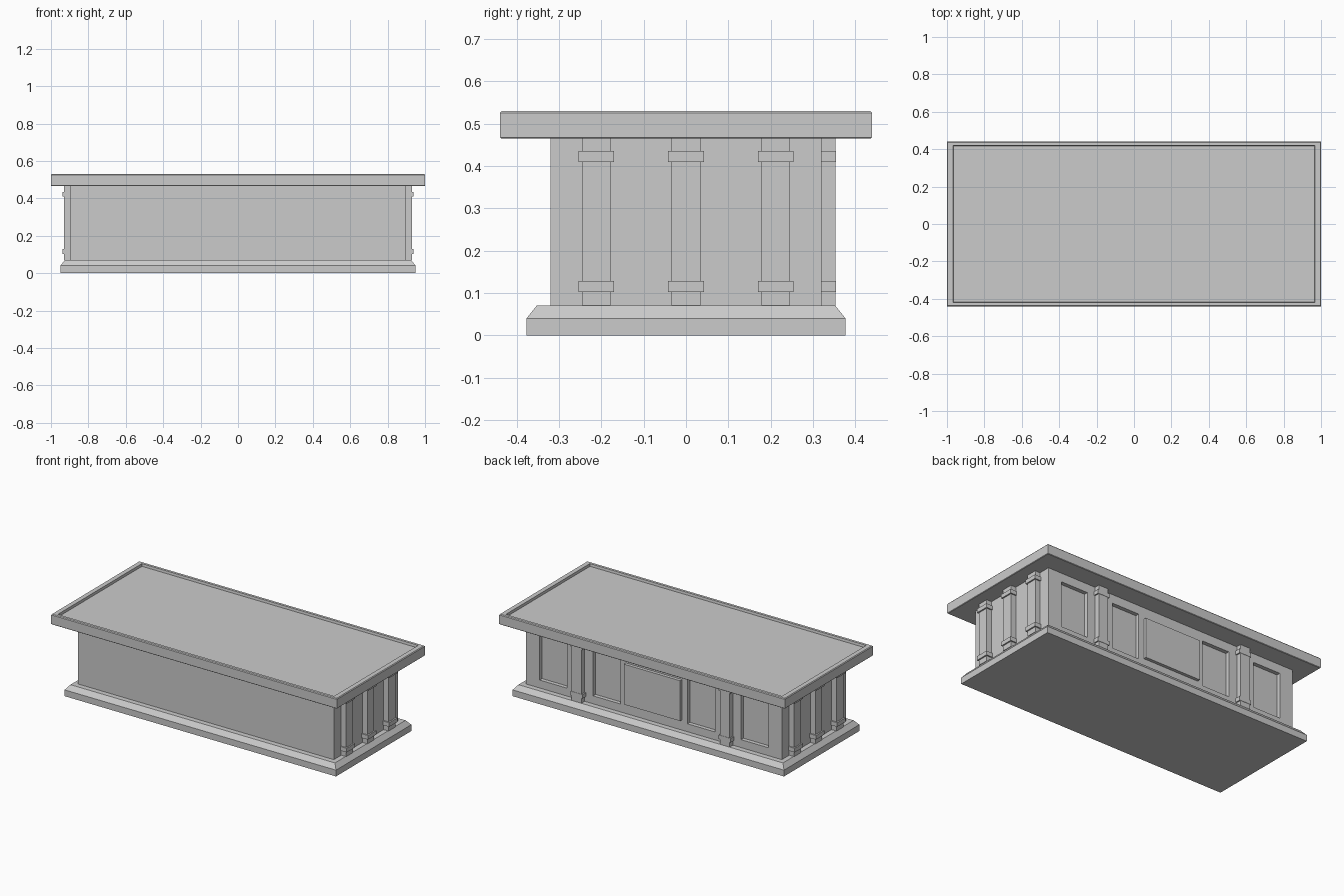
import bpy, bmesh

if "Cube" in bpy.data.objects:
    bpy.data.objects.remove(bpy.data.objects["Cube"])


def loft(name, rings):
    """Solid through stacked rectangles given as (half_x, half_y, z)."""
    bm = bmesh.new()
    loops = [[bm.verts.new((sx * x, sy * y, z))
              for sx, sy in ((-1, -1), (1, -1), (1, 1), (-1, 1))]
             for x, y, z in rings]
    for a, b in zip(loops, loops[1:]):
        for i in range(4):
            j = (i + 1) % 4
            bm.faces.new((a[i], a[j], b[j], b[i]))
    bm.faces.new(loops[0][::-1])
    bm.faces.new(loops[-1])
    me = bpy.data.meshes.new(name)
    bm.to_mesh(me)
    bm.free()
    ob = bpy.data.objects.new(name, me)
    bpy.context.collection.objects.link(ob)
    return ob


def box(name, x0, x1, y0, y1, z0, z1):
    ob = loft(name, [((x1 - x0) / 2, (y1 - y0) / 2, z) for z in (z0, z1)])
    ob.location = ((x0 + x1) / 2, (y0 + y1) / 2, 0)
    return ob


BX, BY = 0.895, 0.32          # body half sizes
Z0, Z1 = 0.07, 0.465          # body bottom and top
BANDS = ((0.102, 0.128), (0.41, 0.435))

# Stepped plinth and rimmed table top
loft("base", [(0.95, 0.377, 0), (0.95, 0.377, 0.04), (0.926, 0.353, Z0)])
loft("table_top", [(0.997, 0.437, Z1), (1, 0.44, Z1 + 0.003), (1, 0.44, 0.525),
                   (0.996, 0.436, 0.53), (0.967, 0.42, 0.53), (0.965, 0.418, 0.514)])

# Body with four recessed panels on the back
body = box("body", -BX, BX, -BY, BY, Z0, Z1)
for s in (-1, 1):
    for cx in (0.705, 0.33):
        cut = box("panel_cutter", s * cx - 0.096, s * cx + 0.096,
                  BY - 0.025, BY + 0.05, 0.12, 0.41)
        cut.hide_render = True
        cut.hide_set(True)
        mod = body.modifiers.new("recess", 'BOOLEAN')
        mod.object = cut
        mod.solver = 'EXACT'

# Raised centre panel on the back
box("centre_panel", -0.197, 0.197, BY - 0.01, BY + 0.02, 0.135, 0.39)

# Back pilasters with bands
for s in (-1, 1):
    cx = s * 0.519
    box("back_pilaster", cx - 0.034, cx + 0.034, BY - 0.01, 0.353, Z0, Z1)
    for a, b in BANDS:
        box("back_band", cx - 0.042, cx + 0.042, BY - 0.002, 0.355, a, b)

# Side pilasters with bands, three on each end
for s in (-1, 1):
    for cy in (-0.212, 0, 0.212):
        x0, x1 = sorted((s * (BX - 0.01), s * 0.93))
        box("side_pilaster", x0, x1, cy - 0.034, cy + 0.034, Z0, Z1)
        for a, b in BANDS:
            x0, x1 = sorted((s * (BX - 0.002), s * 0.939))
            box("side_band", x0, x1, cy - 0.042, cy + 0.042, a, b)
